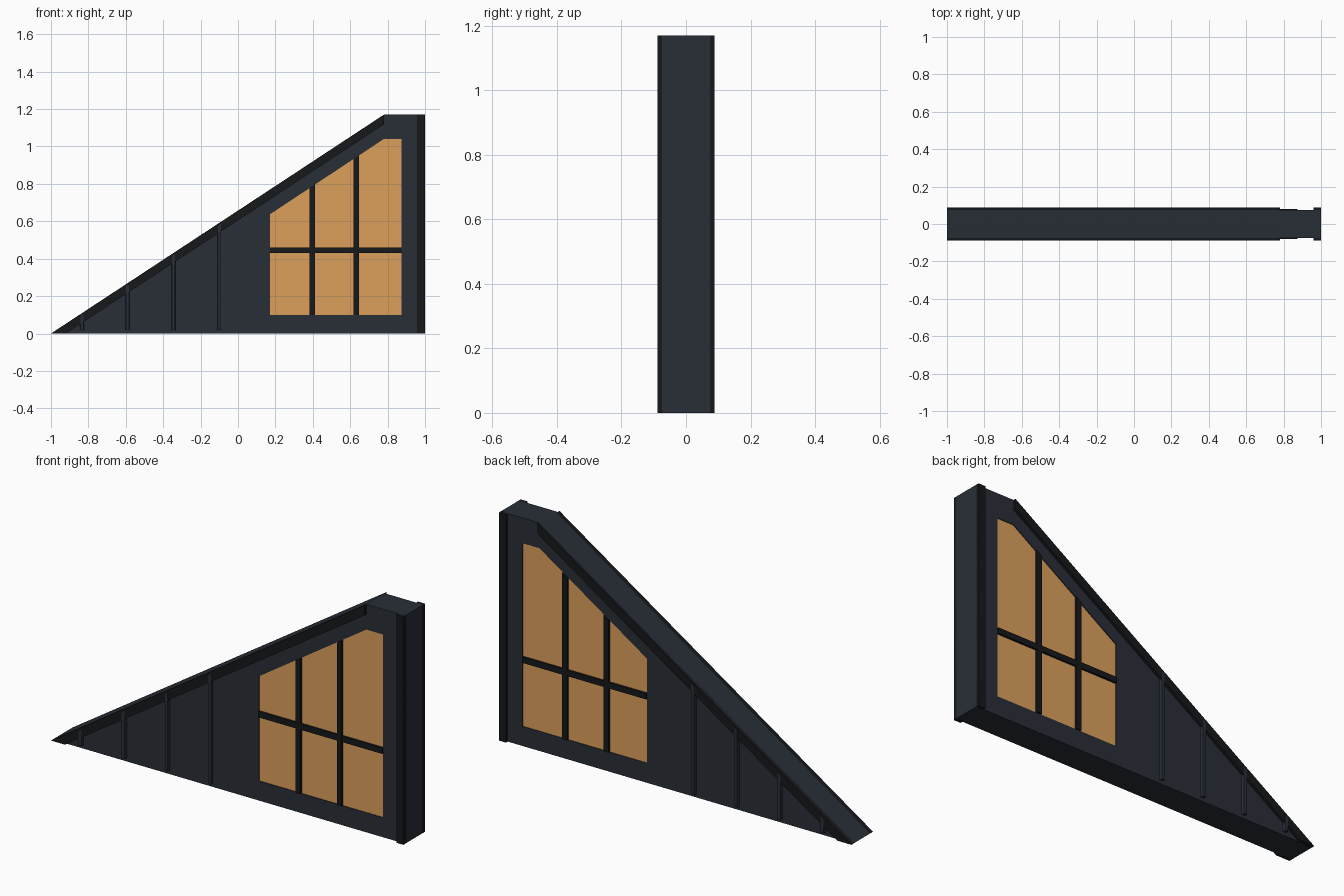
import bpy, bmesh

if "Cube" in bpy.data.objects:
    bpy.data.objects.remove(bpy.data.objects["Cube"])

SLOPE = 1.17 / 1.78
BODY_Y, TRIM_Y, BAR_Y, GLASS_Y = 0.074, 0.088, 0.082, 0.070


def material(name, rgb):
    m = bpy.data.materials.new(name)
    m.diffuse_color = (*rgb, 1)
    m.use_nodes = True
    m.node_tree.nodes["Principled BSDF"].inputs["Base Color"].default_value = m.diffuse_color
    return m


SLATE = material("slate", (0.022, 0.028, 0.039))
BLACK = material("black_trim", (0.008, 0.009, 0.011))
AMBER = material("amber_glass", (0.72, 0.35, 0.105))


def roof(x):
    return (x + 1) * SLOPE


def prism(name, profile, y0, y1, mat, inset=0.0):
    """Extrude an x-z profile from y0 to y1; inset narrows the y1 end in x."""
    mid = sum(p[0] for p in profile) / len(profile)
    bm = bmesh.new()
    a = [bm.verts.new((x, y0, z)) for x, z in profile]
    b = [bm.verts.new((x - inset * (1 if x > mid else -1), y1, z)) for x, z in profile]
    bm.faces.new(a)
    bm.faces.new(b[::-1])
    n = len(a)
    for i in range(n):
        j = (i + 1) % n
        bm.faces.new((a[j], a[i], b[i], b[j]))
    bmesh.ops.recalc_face_normals(bm, faces=bm.faces[:])
    me = bpy.data.meshes.new(name)
    bm.to_mesh(me)
    bm.free()
    ob = bpy.data.objects.new(name, me)
    bpy.context.collection.objects.link(ob)
    if mat:
        me.materials.append(mat)
    return ob


# Wall body with a window opening
wall = prism("wall", [(-1, 0), (1, 0), (1, 1.17), (0.78, 1.17)], -BODY_Y, BODY_Y, SLATE)
opening = [(0.17, 0.10), (0.875, 0.10), (0.875, 1.04), (0.78, 1.04), (0.17, 0.637)]
cutter = prism("window_cutter", opening, -0.2, 0.2, None)
cutter.hide_render = True
cutter.hide_viewport = True
cut = wall.modifiers.new("window", 'BOOLEAN')
cut.operation = 'DIFFERENCE'
cut.solver = 'EXACT'
cut.object = cutter

# Glass pane, just behind the wall faces
prism("window_glass", opening, -GLASS_Y, GLASS_Y, AMBER)


def window_top(x):
    return 0.637 + (x - 0.17) * (1.04 - 0.637) / 0.61


# Parts repeated on the front and back
for side, s in (("front", -1), ("back", 1)):
    y0 = s * (BODY_Y - 0.01)
    # Sloped roof trim and upright edge trim
    prism(f"roof_trim_{side}", [(-1, 0), (-0.92, 0), (0.78, 1.118), (0.78, 1.17)],
          y0, s * TRIM_Y, BLACK)
    prism(f"post_trim_{side}", [(0.96, 0), (1, 0), (1, 1.17), (0.96, 1.17)],
          y0, s * TRIM_Y, BLACK)

    # Window bars
    yb = s * (GLASS_Y - 0.01)
    for i, x in enumerate((0.397, 0.632)):
        l, r = x - 0.014, x + 0.014
        prism(f"upright_bar_{side}_{i + 1}",
              [(l, 0.10), (r, 0.10), (r, window_top(r)), (l, window_top(l))],
              yb, s * BAR_Y, BLACK)
    prism(f"cross_bar_{side}", [(0.17, 0.43), (0.875, 0.43), (0.875, 0.46), (0.17, 0.46)],
          yb, s * (BAR_Y - 0.001), BLACK)

    # Wall ribs with chamfered sides
    for i, x in enumerate((-0.835, -0.59, -0.345, -0.10)):
        l, r = x - 0.012, x + 0.012
        prism(f"rib_{side}_{i + 1}",
              [(l, 0.018), (r, 0.018), (r, roof(r) - 0.012), (l, roof(l) - 0.012)],
              y0, s * (TRIM_Y + 0.001), SLATE, inset=0.004)
